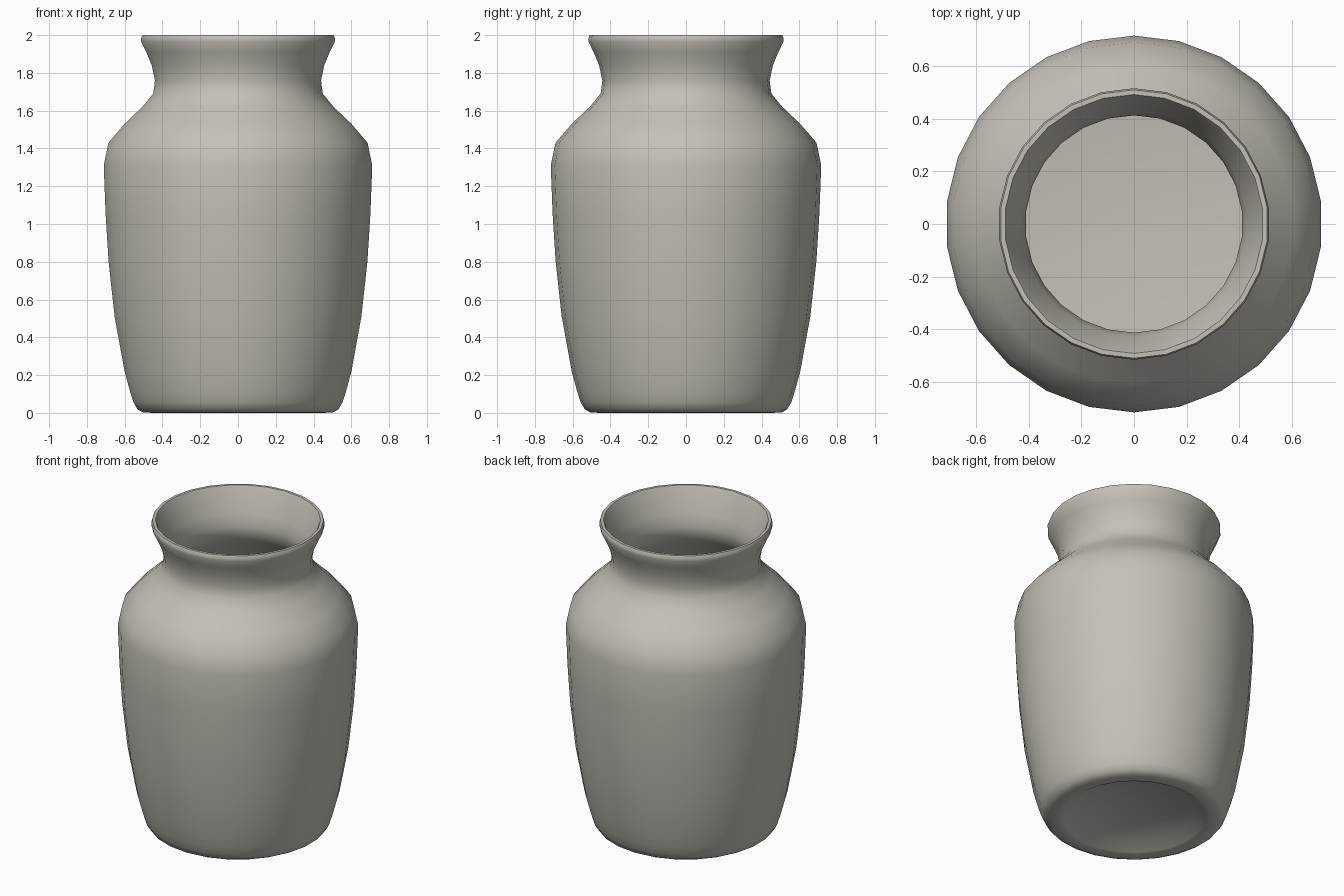
import bpy
import bmesh
from math import tau
from mathutils import Matrix, Vector

SIDES = 26

if "Cube" in bpy.data.objects:
    bpy.data.objects.remove(bpy.data.objects["Cube"], do_unlink=True)

# Glazed clay colour
clay = bpy.data.materials.new("warm_grey_clay")
clay.use_nodes = True
clay.diffuse_color = (0.56, 0.53, 0.475, 1)
shader = next(n for n in clay.node_tree.nodes if n.type == "BSDF_PRINCIPLED")
shader.inputs["Base Color"].default_value = clay.diffuse_color
shader.inputs["Roughness"].default_value = 0.6

# Radius and height pairs: recessed underside and foot
foot = [(0.36, 0.045), (0.425, 0.005), (0.45, 0), (0.505, 0.002),
        (0.535, 0.018), (0.557, 0.055)]
# Body, shoulder and flared neck
body = [(0.575, 0.11), (0.605, 0.22), (0.658, 0.51), (0.69, 0.8),
        (0.706, 1.05), (0.716, 1.31), (0.691, 1.43), (0.605, 1.53),
        (0.51, 1.62), (0.452, 1.69), (0.443, 1.76), (0.46, 1.84),
        (0.489, 1.91)]
# Rounded lip
lip = [(0.516, 1.965), (0.516, 1.985), (0.51, 2.0), (0.492, 2.0), (0.484, 1.985)]
# Inner wall follows the body at a constant thickness, then the floor
wall = 0.03
inside = [(r - wall, z) for r, z in reversed(body)]
floor = [(0.515, 0.085), (0.46, 0.075)]


def lathe(name, profile):
    """Revolve a profile into a shell with capped ends."""
    bm = bmesh.new()
    rings = []
    for r, z in profile:
        rings.append([bm.verts.new(Matrix.Rotation(tau * i / SIDES, 3, "Z") @ Vector((0, r, z)))
                      for i in range(SIDES)])
    for low, high in zip(rings, rings[1:]):
        for i in range(SIDES):
            j = (i + 1) % SIDES
            bm.faces.new((low[i], low[j], high[j], high[i]))
    bm.faces.new(rings[0])
    bm.faces.new(rings[-1])
    bmesh.ops.recalc_face_normals(bm, faces=bm.faces)
    mesh = bpy.data.meshes.new(name)
    bm.to_mesh(mesh)
    bm.free()
    mesh.materials.append(clay)
    obj = bpy.data.objects.new(name, mesh)
    bpy.context.collection.objects.link(obj)
    return obj


vase = lathe("vase", foot + body + lip + inside + floor)
bpy.ops.object.select_all(action="DESELECT")
vase.select_set(True)
bpy.context.view_layer.objects.active = vase
bpy.ops.object.shade_smooth_by_angle(angle=tau / 6)
